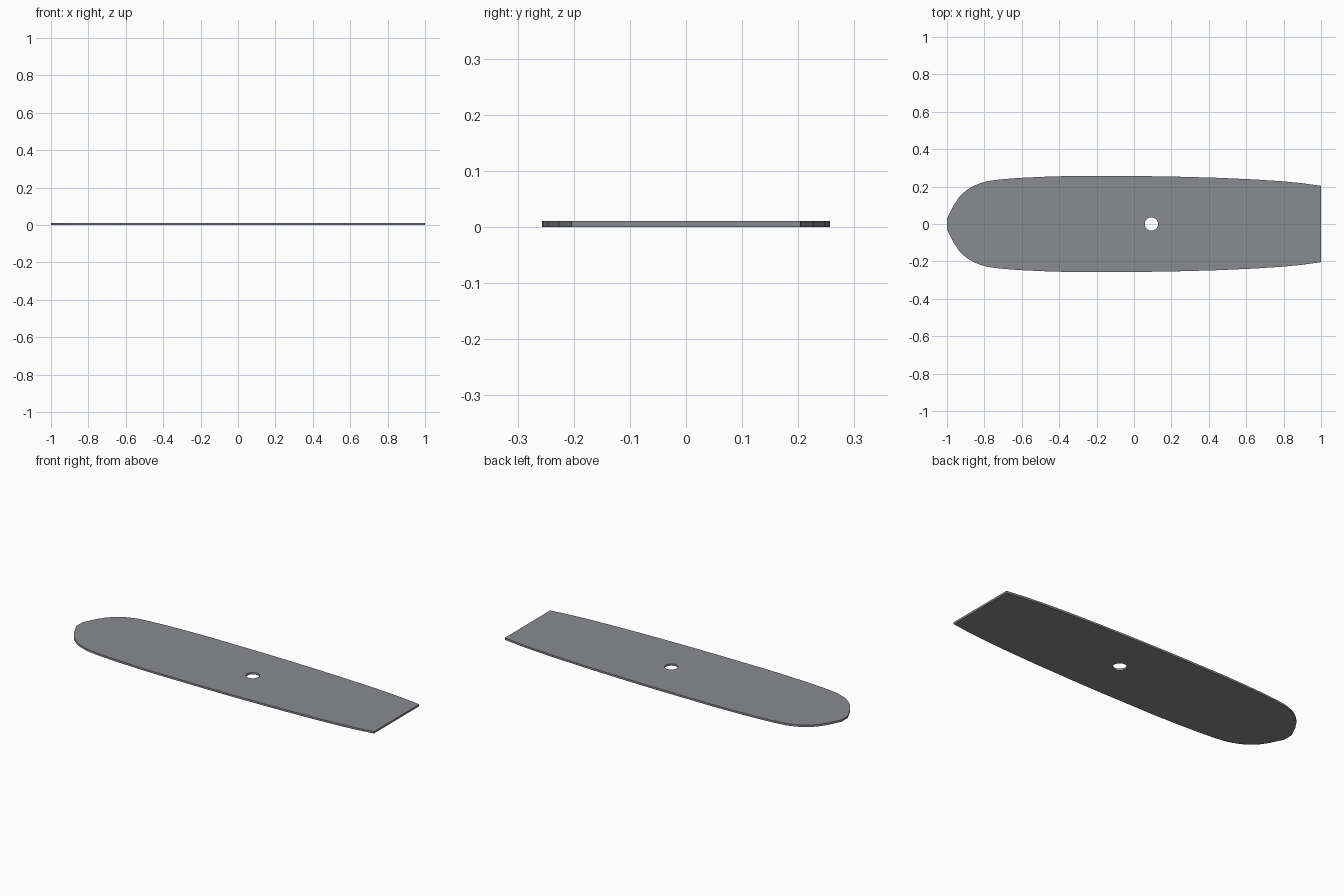
import bpy, math

if "Cube" in bpy.data.objects:
    bpy.data.objects.remove(bpy.data.objects["Cube"])

THICK = 0.011

# Half outline of the board, from the square tail to the rounded nose
half = [(1.0, 0.204), (0.9, 0.218), (0.8, 0.228), (0.65, 0.238), (0.45, 0.247),
        (0.2, 0.254), (0.0, 0.2565), (-0.35, 0.2565), (-0.5, 0.252), (-0.62, 0.246),
        (-0.72, 0.238), (-0.79, 0.228), (-0.82, 0.219), (-0.86, 0.203),
        (-0.90, 0.177), (-0.935, 0.144), (-0.965, 0.099), (-0.985, 0.058), (-1.0, 0.030)]
outline = half + [(x, -y) for x, y in reversed(half)]

# Round centre hole
hole = [(0.093 + 0.0355 * math.cos(2 * math.pi * i / 32),
         0.0355 * math.sin(2 * math.pi * i / 32)) for i in range(32)]

# Filled flat profile, extruded to a thin plate
curve = bpy.data.curves.new("board_profile", 'CURVE')
curve.dimensions = '2D'
curve.fill_mode = 'BOTH'
curve.extrude = THICK / 2
for loop in (outline, hole):
    s = curve.splines.new('POLY')
    s.points.add(len(loop) - 1)
    for p, (x, y) in zip(s.points, loop):
        p.co = (x, y, 0, 1)
    s.use_cyclic_u = True

# Dark, slightly cool grey
mat = bpy.data.materials.new("dark_grey")
mat.diffuse_color = (0.255, 0.257, 0.272, 1)
mat.use_nodes = True
mat.node_tree.nodes["Principled BSDF"].inputs["Base Color"].default_value = mat.diffuse_color
curve.materials.append(mat)

board = bpy.data.objects.new("board", curve)
board.location.z = THICK / 2
bpy.context.collection.objects.link(board)
board.select_set(True)
bpy.context.view_layer.objects.active = board
bpy.ops.object.convert(target='MESH')

# Weld the rims and smooth only the shallow side angles
bpy.ops.object.mode_set(mode='EDIT')
bpy.ops.mesh.select_all(action='SELECT')
bpy.ops.mesh.remove_doubles(threshold=0.0005)
bpy.ops.mesh.normals_make_consistent(inside=False)
bpy.ops.object.mode_set(mode='OBJECT')
bpy.ops.object.shade_smooth_by_angle(angle=math.radians(30))
